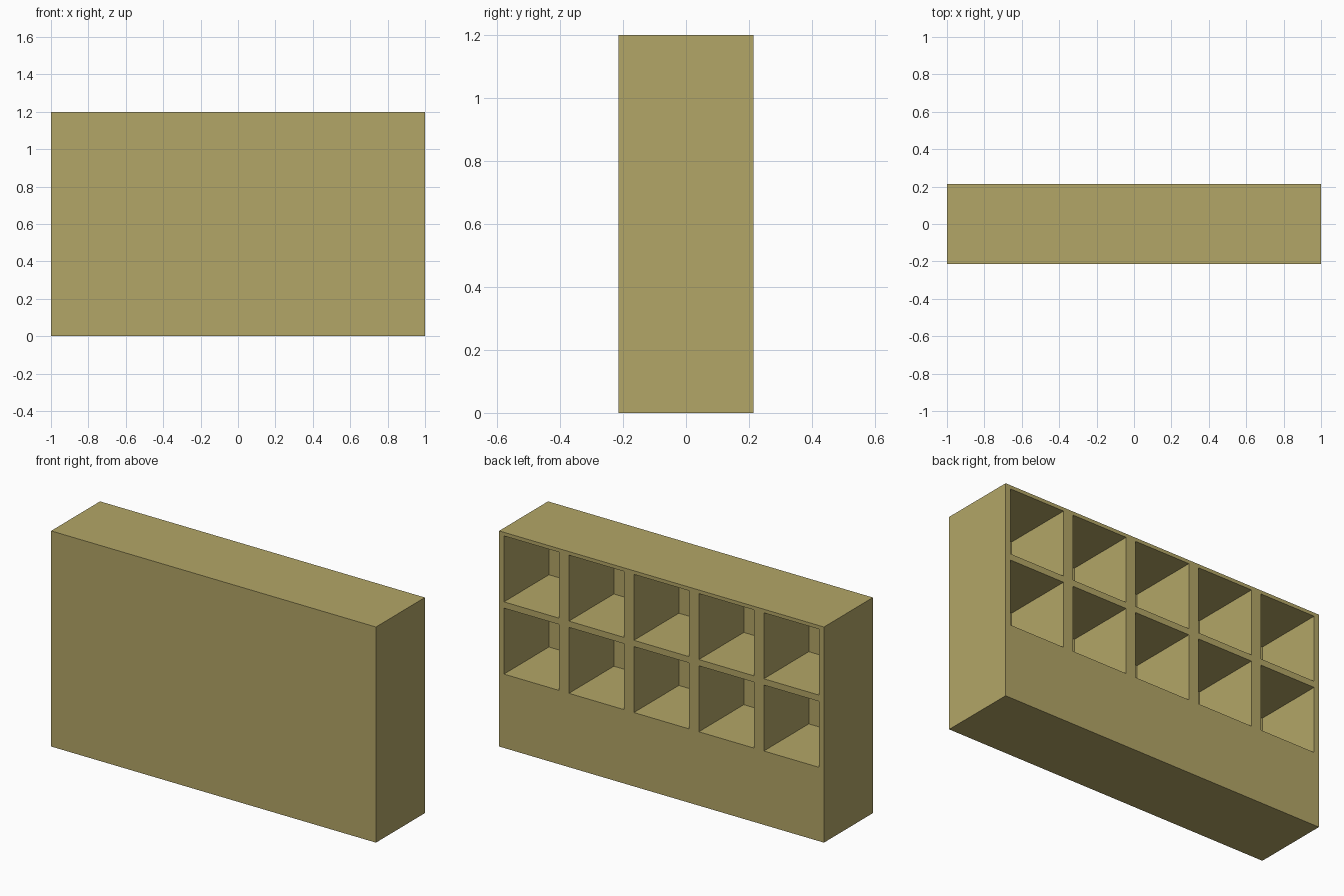
import bpy
import bmesh
from mathutils import Matrix, Vector

WIDTH, DEPTH, HEIGHT = 2.0, 0.43, 1.2
COLUMNS, CELL_W, CELL_H, CELL_DEPTH = 5, 0.34, 0.367, 0.395
ROW_FLOORS = (0.411, 0.813)

cube = bpy.data.objects.get("Cube")
if cube:
    bpy.data.objects.remove(cube, do_unlink=True)

# Single olive wood colour
wood = bpy.data.materials.new("olive_wood")
wood.use_nodes = True
colour = (0.45, 0.38, 0.135, 1)
wood.diffuse_color = colour
wood.node_tree.nodes["Principled BSDF"].inputs["Base Color"].default_value = colour


def add_box(bm, low, high):
    low, high = Vector(low), Vector(high)
    place = Matrix.Translation((low + high) / 2) @ Matrix.Diagonal((*(high - low), 1))
    bmesh.ops.create_cube(bm, size=1, matrix=place)


def make_object(name, bm):
    mesh = bpy.data.meshes.new(name)
    bm.to_mesh(mesh)
    bm.free()
    mesh.materials.append(wood)
    obj = bpy.data.objects.new(name, mesh)
    bpy.context.collection.objects.link(obj)
    return obj


# Solid counter body
body = bmesh.new()
add_box(body, (-WIDTH / 2, -DEPTH / 2, 0), (WIDTH / 2, DEPTH / 2, HEIGHT))
counter = make_object("cubby_counter", body)

# Two rows of open compartments cut in from the back
cells = bmesh.new()
pitch = WIDTH / COLUMNS
for column in range(COLUMNS):
    x = (column - (COLUMNS - 1) / 2) * pitch
    for floor in ROW_FLOORS:
        add_box(cells, (x - CELL_W / 2, DEPTH / 2 - CELL_DEPTH, floor),
                (x + CELL_W / 2, DEPTH / 2 + 0.1, floor + CELL_H))
cutter = make_object("compartment_cutter", cells)
cutter.hide_render = True

cut = counter.modifiers.new("compartments", "BOOLEAN")
cut.operation = "DIFFERENCE"
cut.solver = "EXACT"
cut.object = cutter
bpy.context.view_layer.objects.active = counter
bpy.ops.object.modifier_apply(modifier=cut.name)
bpy.data.objects.remove(cutter, do_unlink=True)
